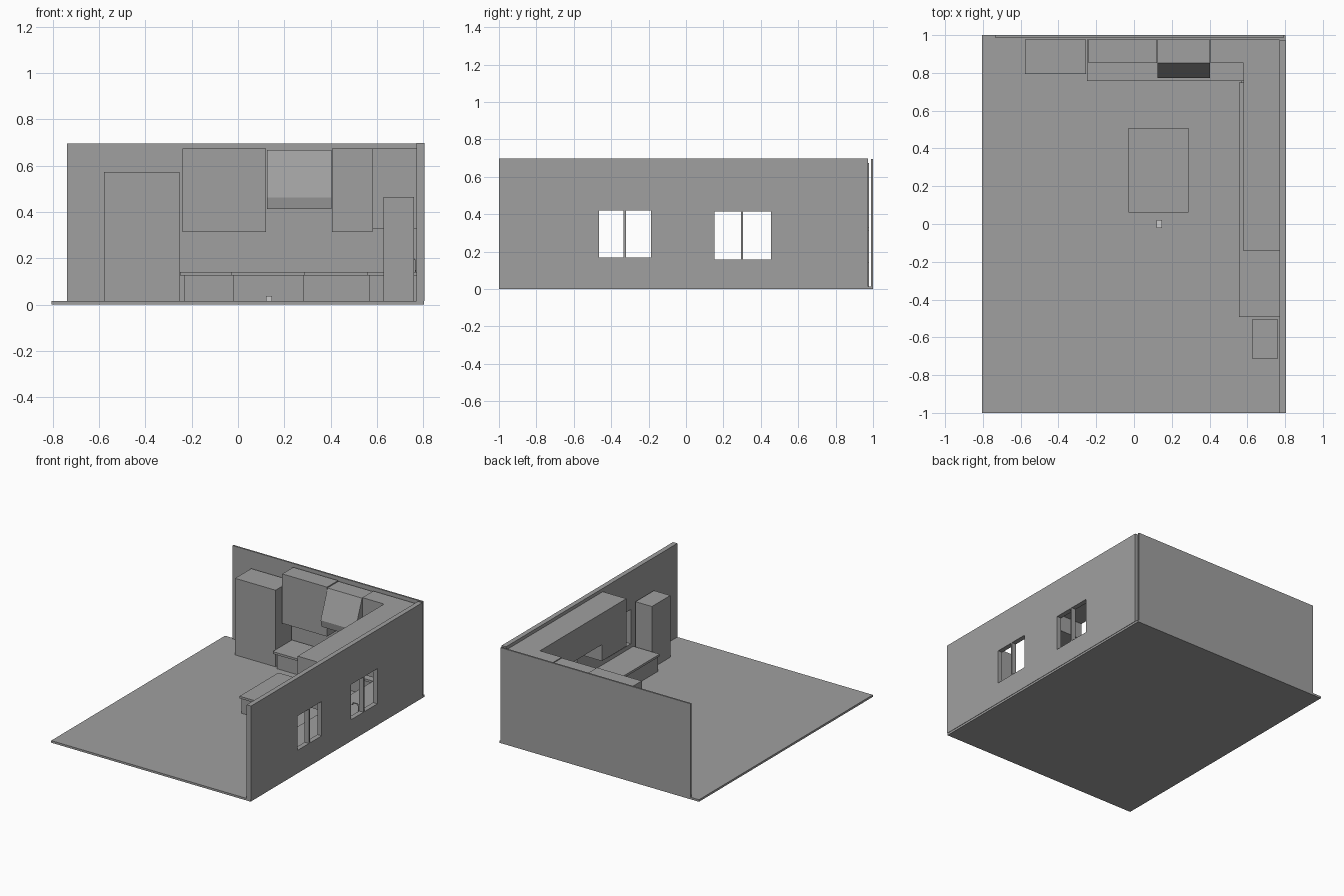
import bpy, bmesh

if "Cube" in bpy.data.objects:
    bpy.data.objects.remove(bpy.data.objects["Cube"])


def mesh_object(name, bm):
    bmesh.ops.recalc_face_normals(bm, faces=bm.faces)
    me = bpy.data.meshes.new(name)
    bm.to_mesh(me)
    bm.free()
    ob = bpy.data.objects.new(name, me)
    bpy.context.collection.objects.link(ob)
    return ob


def prism(name, profile, axis, lo, hi):
    """Extrude a closed 2D profile along an axis (0 = x, 2 = z)."""
    bm = bmesh.new()
    place = (lambda a, b: (lo, a, b)) if axis == 0 else (lambda a, b: (a, b, lo))
    face = bm.faces.new([bm.verts.new(place(*p)) for p in profile])
    ext = bmesh.ops.extrude_face_region(bm, geom=[face])
    shift = [0, 0, 0]
    shift[axis] = hi - lo
    bmesh.ops.translate(bm, vec=shift,
                        verts=[g for g in ext["geom"] if isinstance(g, bmesh.types.BMVert)])
    return mesh_object(name, bm)


def box(name, x, y, z):
    return prism(name, [(x[0], y[0]), (x[1], y[0]), (x[1], y[1]), (x[0], y[1])], 2, *z)


def cut(target, cutter):
    mod = target.modifiers.new("opening", "BOOLEAN")
    mod.operation = "DIFFERENCE"
    mod.solver = "EXACT"
    mod.object = cutter
    bpy.context.view_layer.objects.active = target
    bpy.ops.object.modifier_apply(modifier=mod.name)
    bpy.data.objects.remove(cutter)


F = 0.015      # floor level
B = 0.978      # back of the cabinets
W = 0.77       # inner face of the window wall

# Floor and walls
box("floor", (-0.805, 0.802), (-1, 1), (0, F))
box("back_wall", (-0.737, 0.795), (0.988, 1), (F, 0.695))
wall = box("window_wall", (W, 0.805), (-1, 0.972), (F, 0.697))

# Two windows, each with a pair of panes split by a mullion
for y0, y1, z0, z1, mid in ((-0.465, -0.187, 0.170, 0.420, -0.327),
                            (0.152, 0.455, 0.158, 0.414, 0.30)):
    for a, b in ((y0, mid - 0.006), (mid + 0.006, y1)):
        cut(wall, box("pane_cutter", (0.7, 0.9), (a, b), (z0, z1)))

# Tall refrigerator and side cabinet
box("refrigerator", (-0.578, -0.253), (0.793, B), (F, 0.573))
box("tall_side_cabinet", (0.627, 0.759), (-0.715, -0.503), (F, 0.465))

# Base cabinets with separate worktops along each wall
box("base_cabinet_back", (-0.23, 0.567), (0.775, B), (F, 0.125))
box("base_cabinet_right", (0.567, W), (-0.485, B), (F, 0.125))
box("worktop_back", (-0.25, W), (0.757, B), (0.125, 0.141))
box("worktop_right", (0.557, W), (-0.493, 0.75), (0.125, 0.141))

# Island
box("island_base", (-0.02, 0.282), (0.07, 0.50), (F, 0.125))
box("island_top", (-0.03, 0.288), (0.06, 0.508), (0.125, 0.141))

# Wall cabinets; the right-hand run is notched around the window
box("upper_cabinet_left", (-0.24, 0.121), (0.852, B), (0.313, 0.673))
box("upper_cabinet_corner", (0.405, 0.58), (0.852, B), (0.313, 0.673))
prism("upper_cabinet_right",
      [(-0.142, 0.673), (-0.142, 0.326), (0.14, 0.326), (0.14, 0.445),
       (0.48, 0.445), (0.48, 0.326), (B, 0.326), (B, 0.673)], 0, 0.58, W)

# Sloped cooker hood
prism("cooker_hood",
      [(B, 0.668), (0.852, 0.668), (0.773, 0.463), (0.782, 0.413), (B, 0.413)],
      0, 0.125, 0.403)

# Faucet in front of the window mullion
curve = bpy.data.curves.new("faucet", "CURVE")
curve.dimensions = "3D"
curve.bevel_depth = 0.005
curve.bevel_resolution = 1
curve.use_fill_caps = True
path = [(0.762, 0.141), (0.762, 0.19), (0.75, 0.202), (0.72, 0.202), (0.71, 0.185)]
spline = curve.splines.new("POLY")
spline.points.add(len(path) - 1)
for pt, (x, z) in zip(spline.points, path):
    pt.co = (x, 0.30, z, 1)
bpy.context.collection.objects.link(bpy.data.objects.new("faucet", curve))

# Small block on the floor
box("floor_block", (0.12, 0.147), (-0.02, 0.022), (F, 0.038))

# Darker grey for everything except the small block
grey = bpy.data.materials.new("dark_grey")
grey.diffuse_color = (0.35, 0.35, 0.35, 1)
grey.use_nodes = True
grey.node_tree.nodes["Principled BSDF"].inputs["Base Color"].default_value = grey.diffuse_color
for ob in bpy.context.collection.objects:
    if ob.name != "floor_block":
        ob.data.materials.append(grey)
